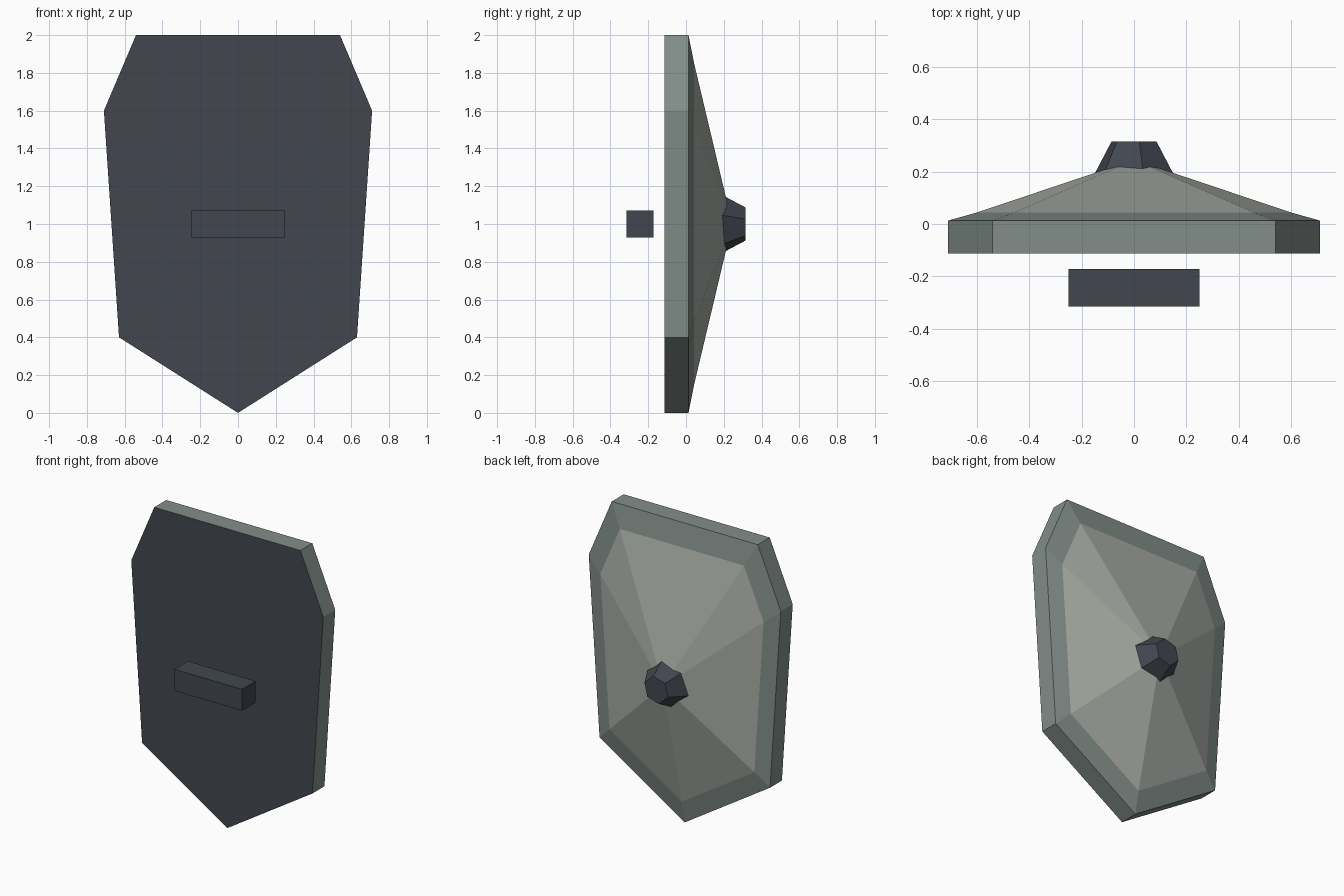
import bpy, bmesh, math

if "Cube" in bpy.data.objects:
    bpy.data.objects.remove(bpy.data.objects["Cube"], do_unlink=True)

MID_Z = 1.0  # height of the shield's centre


def material(name, rgb):
    mat = bpy.data.materials.new(name)
    mat.use_nodes = True
    mat.diffuse_color = (*rgb, 1)
    mat.node_tree.nodes["Principled BSDF"].inputs["Base Color"].default_value = (*rgb, 1)
    return mat


dark = material("dark slate", (0.054, 0.061, 0.078))
rim = material("rim grey green", (0.223, 0.27, 0.254))
pale = material("pale stone grey", (0.392, 0.418, 0.376))


def finish(name, bm, mats):
    bmesh.ops.recalc_face_normals(bm, faces=bm.faces)
    mesh = bpy.data.meshes.new(name)
    bm.to_mesh(mesh)
    bm.free()
    for mat in mats:
        mesh.materials.append(mat)
    obj = bpy.data.objects.new(name, mesh)
    bpy.context.collection.objects.link(obj)
    return obj


def loft(name, outline, rings, mats, bands, tip=None):
    """Stack scaled copies of an outline along y; bands gives each band's material."""
    bm = bmesh.new()
    loops = [[bm.verts.new((x * s, y, MID_Z + z * s)) for x, z in outline]
             for y, s in rings]
    n = len(outline)
    bm.faces.new(loops[0])
    for a, b, index in zip(loops, loops[1:], bands):
        for i in range(n):
            j = (i + 1) % n
            bm.faces.new((a[i], a[j], b[j], b[i])).material_index = index
    if tip is None:
        bm.faces.new(loops[-1]).material_index = bands[-1]
    else:
        point = bm.verts.new((0, tip, MID_Z))
        for i in range(n):
            face = bm.faces.new((loops[-1][i], loops[-1][(i + 1) % n], point))
            face.material_index = bands[-1]
    return finish(name, bm, mats)


# Shield: dark flat front, grey edge and bevelled rim, pale faceted cone
half = [(0.54, 1.0), (0.71, 0.6), (0.63, -0.6)]
outline = half + [(0, -1.0)] + [(-x, z) for x, z in reversed(half)]
loft("shield_body", outline,
     [(-0.113, 1), (0.013, 1), (0.043, 0.85)],
     [dark, rim, pale], [1, 1, 2], tip=0.245)

# Boss: tapered six-sided stud over the cone's tip
hexagon = [(math.cos(a), math.sin(a))
           for a in (math.radians(17 + 60 * i) for i in range(6))]
loft("boss", hexagon, [(0.15, 0.18), (0.315, 0.09)], [dark], [0])

# Handle: floating grip block in front of the flat face
bm = bmesh.new()
bmesh.ops.create_cube(bm, size=1)
bmesh.ops.scale(bm, vec=(0.5, 0.143, 0.143), verts=bm.verts)
bmesh.ops.translate(bm, vec=(0, -0.2435, MID_Z), verts=bm.verts)
finish("handle", bm, [dark])
